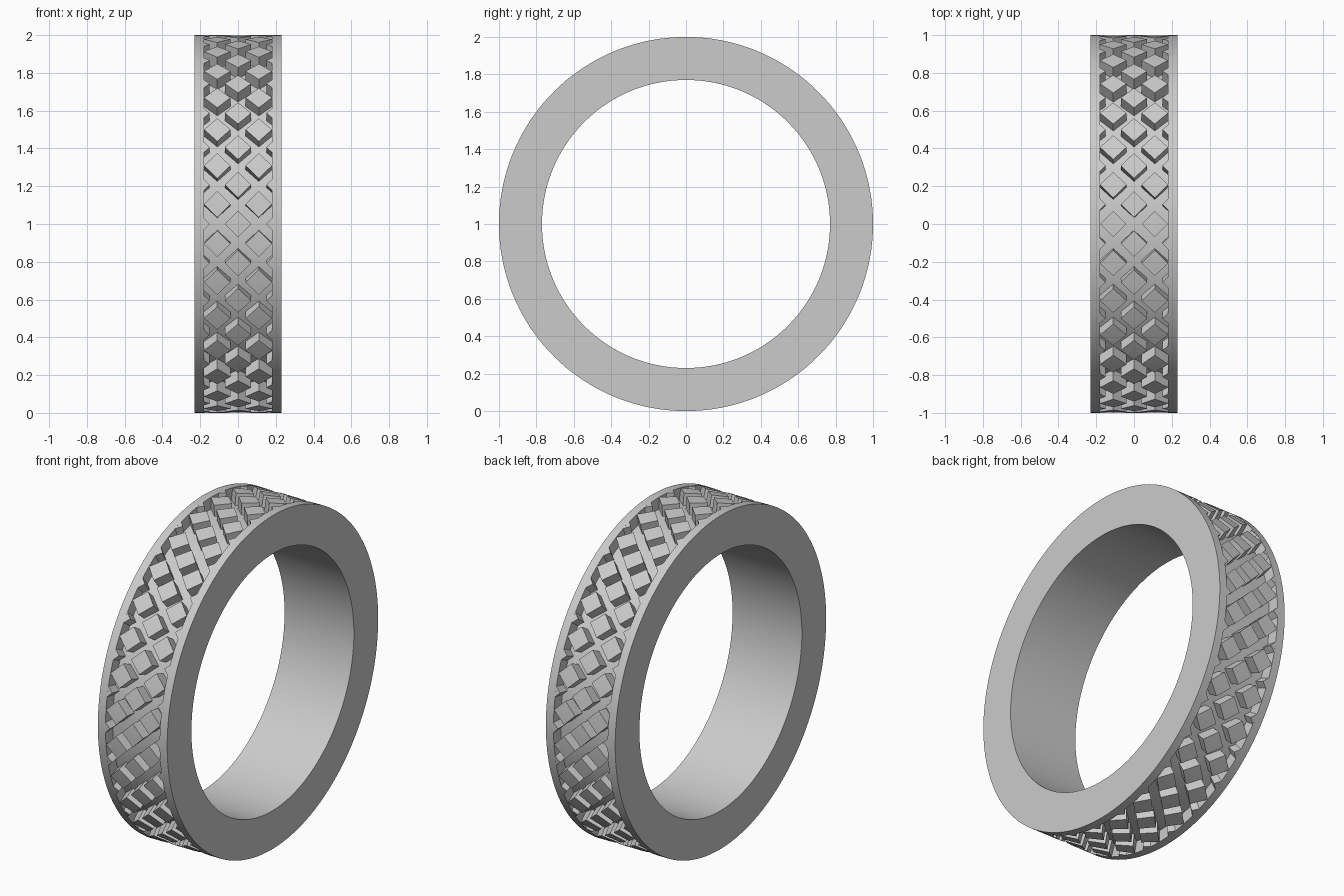
import bpy
import bmesh
from math import pi, sin, cos, radians
from mathutils import Matrix, Vector

cube = bpy.data.objects.get("Cube")
if cube:
    bpy.data.objects.remove(cube, do_unlink=True)

OUTER, INNER, FLOOR = 1.0, 0.77, 0.93   # radii
HALF_WIDTH, TREAD = 0.23, 0.18          # half widths of ring and tread band
REPEATS, SEGMENTS = 30, 180
COLUMN, HALF = 0.11, 0.07               # column spacing, half diagonal of a block
CENTRE = Vector((0, 0, 1))

rubber = bpy.data.materials.new("grey")
rubber.use_nodes = True
GREY = (0.6, 0.6, 0.6, 1)
rubber.diffuse_color = GREY
rubber.node_tree.nodes["Principled BSDF"].inputs["Base Color"].default_value = GREY


def on_ring(x, radius, angle):
    """Point at a radius and angle around the x axis, angle 0 facing front."""
    return CENTRE + Vector((x, -radius * cos(angle), radius * sin(angle)))


def finish(name, bm):
    bmesh.ops.recalc_face_normals(bm, faces=bm.faces)
    mesh = bpy.data.meshes.new(name)
    bm.to_mesh(mesh)
    bm.free()
    mesh.materials.append(rubber)
    obj = bpy.data.objects.new(name, mesh)
    bpy.context.collection.objects.link(obj)
    bpy.ops.object.select_all(action="DESELECT")
    obj.select_set(True)
    bpy.context.view_layer.objects.active = obj
    bpy.ops.object.shade_smooth_by_angle(angle=radians(30))


# Ring body: a closed profile with a recessed tread band, spun around x
half = [(HALF_WIDTH, INNER), (HALF_WIDTH, OUTER), (TREAD, OUTER), (TREAD, FLOOR)]
profile = half + [(-x, r) for x, r in reversed(half)]
bm = bmesh.new()
verts = [bm.verts.new(on_ring(x, r, 0)) for x, r in profile]
edges = [bm.edges.new((v, verts[i - 1])) for i, v in enumerate(verts)]
bmesh.ops.spin(bm, geom=verts + edges, cent=CENTRE, axis=(1, 0, 0),
               angle=2 * pi, steps=SEGMENTS, use_merge=True)
bmesh.ops.remove_doubles(bm, verts=bm.verts, dist=0.0001)
finish("ring_body", bm)


def add_block(bm, outline, angle):
    """Raised block from an (x, arc) outline whose first and third points lie on the fold."""
    top = [bm.verts.new(on_ring(x, OUTER, angle + a)) for x, a in outline]
    low = [bm.verts.new(on_ring(x, FLOOR - 0.01, angle + a)) for x, a in outline]
    for i in range(len(top)):
        bm.faces.new((top[i - 1], top[i], low[i], low[i - 1]))
    if len(top) == 4:
        bm.faces.new(top[:3])
        bm.faces.new((top[2], top[3], top[0]))
    else:
        bm.faces.new(top)
    bm.faces.new(low)


# Diamond blocks in three staggered columns, and rim teeth pointing inward
blocks, teeth = bmesh.new(), bmesh.new()
tip = 2 * COLUMN - HALF
rise = TREAD - tip
for i in range(REPEATS):
    angle = 2 * pi * i / REPEATS
    for column in (-1, 0, 1):
        x = column * COLUMN
        diamond = [(x - HALF, 0), (x, -HALF), (x + HALF, 0), (x, HALF)]
        add_block(blocks, diamond, angle + abs(column) * pi / REPEATS)
    for side in (-1, 1):
        tooth = [(side * tip, 0), (side * TREAD, -rise), (side * TREAD, rise)]
        add_block(teeth, tooth, angle)
finish("tread_blocks", blocks)
finish("rim_teeth", teeth)
